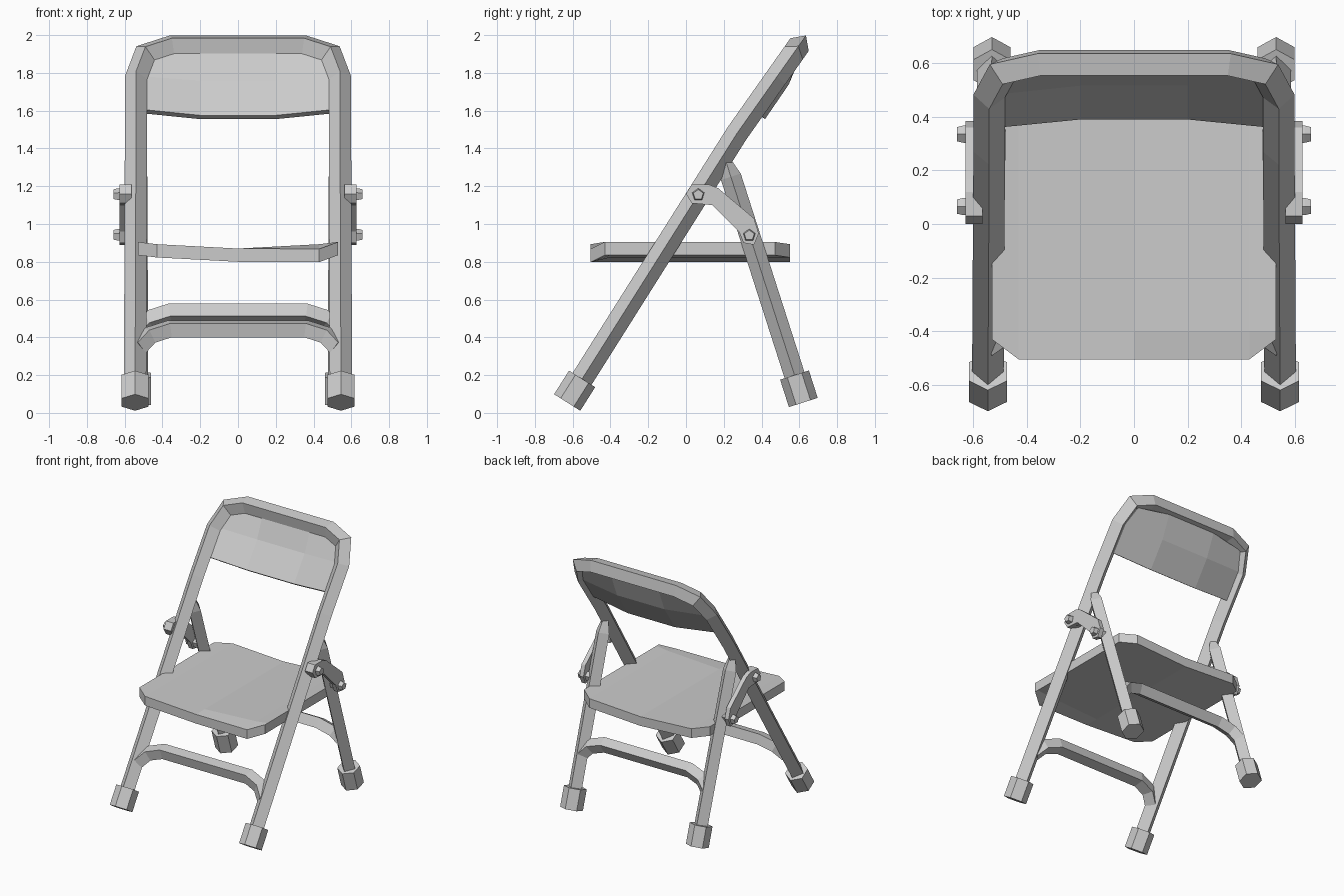
import bpy, bmesh, math
from mathutils import Vector

if "Cube" in bpy.data.objects:
    bpy.data.objects.remove(bpy.data.objects["Cube"], do_unlink=True)

GREY = (0.6, 0.6, 0.6, 1)
mat = bpy.data.materials.new("plain grey")
mat.use_nodes = True
mat.diffuse_color = GREY
mat.node_tree.nodes["Principled BSDF"].inputs["Base Color"].default_value = GREY


def finish(name, bm):
    bmesh.ops.recalc_face_normals(bm, faces=bm.faces)
    me = bpy.data.meshes.new(name)
    bm.to_mesh(me)
    bm.free()
    me.materials.append(mat)
    ob = bpy.data.objects.new(name, me)
    bpy.context.collection.objects.link(ob)
    return ob


def tube(name, path, normals, radius, sides=4, end_radius=None):
    """Mitred, capped prism along a path; one corner points along the normal."""
    bm = bmesh.new()
    pts = [Vector(p) for p in path]
    last = len(pts) - 1
    rings = []
    for i, p in enumerate(pts):
        a = (p - pts[i - 1]).normalized() if i else None
        b = (pts[i + 1] - p).normalized() if i < last else None
        t = ((a or b) + (b or a)).normalized()
        n = Vector(normals[i] if isinstance(normals, list) else normals)
        n = (n - t * n.dot(t)).normalized()
        side = n.cross(t) / t.dot(a or b)
        r = end_radius if end_radius and i == last else radius
        rings.append([bm.verts.new(p + r * (n * math.cos(k * math.tau / sides)
                                            + side * math.sin(k * math.tau / sides)))
                      for k in range(sides)])
    for r0, r1 in zip(rings, rings[1:]):
        for k in range(sides):
            j = (k + 1) % sides
            bm.faces.new((r0[k], r0[j], r1[j], r1[k]))
    bm.faces.new(rings[0])
    bm.faces.new(rings[-1])
    return finish(name, bm)


def slab(name, rows, offset):
    """Closed sheet: a grid of points thickened along the offset."""
    bm = bmesh.new()
    grid = [[bm.verts.new(p) for p in row] for row in rows]
    for r0, r1 in zip(grid, grid[1:]):
        for k in range(len(r0) - 1):
            bm.faces.new((r0[k], r0[k + 1], r1[k + 1], r1[k]))
    ext = bmesh.ops.extrude_face_region(bm, geom=bm.faces[:], use_keep_orig=True)
    moved = [v for v in ext["geom"] if isinstance(v, bmesh.types.BMVert)]
    bmesh.ops.translate(bm, verts=moved, vec=offset)
    return finish(name, bm)


def plate(name, outline, x0, x1):
    """Side-on outline (y, z) extruded across x."""
    bm = bmesh.new()
    face = bm.faces.new([bm.verts.new((x0, y, z)) for y, z in outline])
    ext = bmesh.ops.extrude_face_region(bm, geom=[face], use_keep_orig=True)
    moved = [v for v in ext["geom"] if isinstance(v, bmesh.types.BMVert)]
    bmesh.ops.translate(bm, verts=moved, vec=(x1 - x0, 0, 0))
    return finish(name, bm)


# Reference lines of the frame
BEND = Vector((0, 0.27, 1.48))
UP = Vector((0, 0.576, 0.817))
BACK = Vector((0, 0.817, -0.576))
LEG_NORMAL = Vector((0, -0.846, 0.533))
REAR_NORMAL = Vector((0, -0.95, -0.305))


def on_back(x, s, n=0):
    return Vector((x, 0, 0)) + BEND + UP * s + BACK * n


def front_at(x, z):
    return Vector((x, 0.065 + (z - 1.155) / 1.585, z))


def rear_at(x, z):
    return Vector((x, 0.215 + (1.32 - z) * 0.321, z))


def mirrored(half):
    return half + [Vector((-p.x, p.y, p.z)) for p in reversed(half)]


# Front legs and back hoop in one bent tube
half = [front_at(0.545, 0.15), on_back(0.54, 0), on_back(0.54, 0.36),
        on_back(0.49, 0.52), on_back(0.35, 0.575)]
half_n = [LEG_NORMAL, LEG_NORMAL - BACK, -BACK, -BACK, -BACK]
tube("front_frame", mirrored(half), half_n + half_n[::-1], 0.059)

# Cross rungs, arched in the plane of their legs
rungs = (("front_rung", front_at, LEG_NORMAL, 0.445),
         ("rear_rung", rear_at, REAR_NORMAL, 0.528))
for name, at, normal, z in rungs:
    arch = [at(0.53, z - 0.1), at(0.47, z - 0.035), at(0.36, z)]
    tube(name, mirrored(arch), normal, 0.053)

# Seat, dished across its width, with one bent front corner
columns = [(-0.53, -0.43, 0.47, 0.905), (-0.43, -0.505, 0.55, 0.893),
           (0, -0.505, 0.55, 0.87), (0.43, -0.505, 0.55, 0.893),
           (0.53, -0.43, 0.47, 0.905)]
front = [(x, f, z) for x, f, b, z in columns]
front[3] = (0.43, -0.505, 0.868)
slab("seat", [front, [(x, -0.4, z) for x, f, b, z in columns],
              [(x, b, z) for x, f, b, z in columns]], (0, 0, -0.07))

# Backrest, curved around the sitter
rows = []
for s_side, s_mid, width, bulge in ((0.155, 0.147, 0.51, 0.043),
                                    (0.37, 0.37, 0.51, 0.04),
                                    (0.51, 0.55, 0.46, 0.0)):
    rows.append([on_back(-width, s_side), on_back(-0.2, s_mid, bulge),
                 on_back(0.2, s_mid, bulge), on_back(width, s_side)])
slab("backrest", rows, BACK * 0.035)

# Paired parts
BRACKET = [(0.0, 1.16), (0.03, 1.21), (0.12, 1.21), (0.17, 1.19), (0.36, 1.03),
           (0.385, 0.95), (0.36, 0.89), (0.305, 0.9), (0.28, 0.96),
           (0.14, 1.1), (0.03, 1.11)]
SPACER = [(0.0, 1.16), (0.03, 1.21), (0.11, 1.21), (0.11, 1.11), (0.03, 1.11)]
for side, label in ((1, "left"), (-1, "right")):
    tube(label + "_rear_leg", [rear_at(side * 0.53, 0.13), rear_at(side * 0.535, 1.25),
                               rear_at(side * 0.535, 1.335)],
         REAR_NORMAL, 0.055, end_radius=0.028)
    tube(label + "_front_foot", [front_at(side * 0.545, 0.055), front_at(side * 0.545, 0.18)],
         LEG_NORMAL, 0.082, 6)
    tube(label + "_rear_foot", [rear_at(side * 0.53, 0.055), rear_at(side * 0.53, 0.2)],
         REAR_NORMAL, 0.08, 6)
    plate(label + "_bracket", BRACKET, side * 0.595, side * 0.628)
    plate(label + "_bracket_spacer", SPACER, side * 0.565, side * 0.595)
    for i, (y, z) in enumerate(((0.065, 1.155), (0.335, 0.94))):
        tube(f"{label}_bolt_{i + 1}", [(side * 0.56, y, z), (side * 0.635, y, z),
                                       (side * 0.66, y, z)],
             (0, 0, 1), 0.034, 5, end_radius=0.028)
